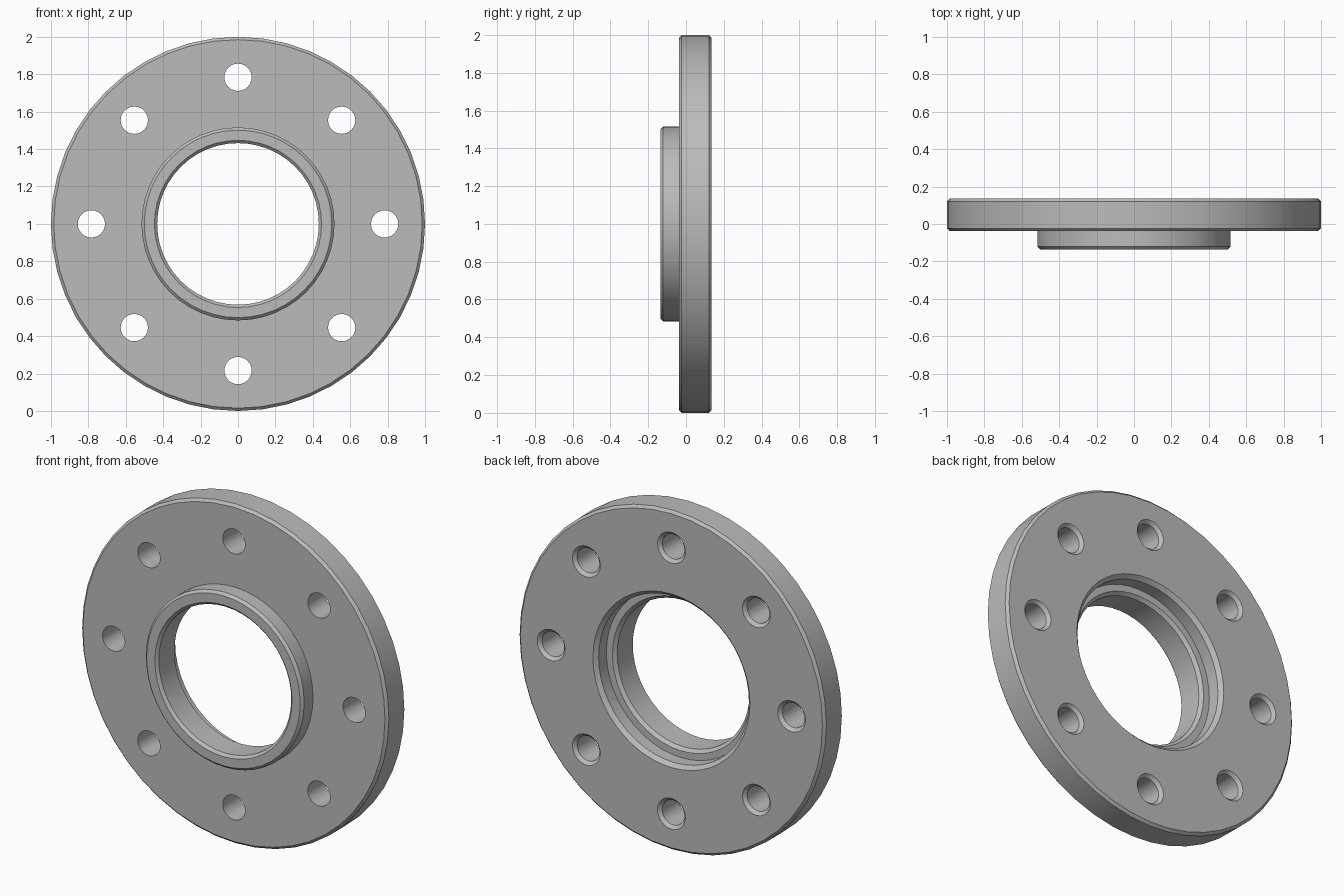
import bpy
import bmesh
import math
from mathutils import Matrix, Vector

if "Cube" in bpy.data.objects:
    bpy.data.objects.remove(bpy.data.objects["Cube"], do_unlink=True)

# One plain metal colour
steel = bpy.data.materials.new("grey_steel")
steel.use_nodes = True
colour = (0.5, 0.5, 0.5, 1)
steel.diffuse_color = colour
steel.node_tree.nodes["Principled BSDF"].inputs["Base Color"].default_value = colour


def lathe(bm, profile, sides, centre=(0, 0, 0)):
    """Revolve a closed (radius, y) profile around the y axis."""
    rings = []
    for i in range(sides):
        a = math.tau * i / sides
        rings.append([bm.verts.new(Vector(centre) + Vector((r * math.cos(a), y, r * math.sin(a))))
                      for r, y in profile])
    count = len(profile)
    for i, ring in enumerate(rings):
        after = rings[(i + 1) % sides]
        for j in range(count):
            k = (j + 1) % count
            if profile[j][0] + profile[k][0] > 0:
                bm.faces.new((ring[j], ring[k], after[k], after[j]))


def make_object(name, bm):
    bmesh.ops.remove_doubles(bm, verts=bm.verts, dist=1e-5)
    bmesh.ops.recalc_face_normals(bm, faces=bm.faces)
    mesh = bpy.data.meshes.new(name)
    bm.to_mesh(mesh)
    bm.free()
    mesh.materials.append(steel)
    obj = bpy.data.objects.new(name, mesh)
    bpy.context.collection.objects.link(obj)
    return obj


# Main dimensions
front, face, back = -0.136, -0.038, 0.136
rim, boss, bore, recess = 1.0, 0.516, 0.432, 0.49
floor = 0.042
c = 0.015

# Flange disc with raised front boss, through bore and rear recess
body = bmesh.new()
lathe(body, [
    (bore, front + c), (bore + c, front), (boss - c, front), (boss, front + c),
    (boss, face), (rim - c, face), (rim, face + c),
    (rim, back - c), (rim - c, back),
    (recess + 0.022, back), (recess, back - 0.022),
    (recess, floor), (bore + 0.018, floor), (bore, floor - 0.018),
], 48)
flange = make_object("flange", body)
flange.location.z = 1

# Bolt hole cutters, countersunk at the back
holes = bmesh.new()
hole, sink = 0.073, 0.018
for i in range(8):
    spot = Matrix.Rotation(math.tau * i / 8, 3, "Y") @ Vector((0.784, 0, 0))
    lathe(holes, [
        (0, -0.1), (hole, -0.1), (hole, back - sink),
        (hole + sink, back), (hole + sink, back + 0.05), (0, back + 0.05),
    ], 24, spot)
cutter = make_object("bolt_hole_cutter", holes)
cutter.location.z = 1
cutter.hide_render = True

cut = flange.modifiers.new("bolt_holes", "BOOLEAN")
cut.object = cutter
cut.operation = "DIFFERENCE"
cut.solver = "EXACT"

# Apply the cut, then smooth the round walls and keep chamfers crisp
bpy.ops.object.select_all(action="DESELECT")
flange.select_set(True)
bpy.context.view_layer.objects.active = flange
bpy.ops.object.modifier_apply(modifier=cut.name)
bpy.data.objects.remove(cutter, do_unlink=True)
bpy.ops.object.shade_smooth_by_angle(angle=math.radians(30))
